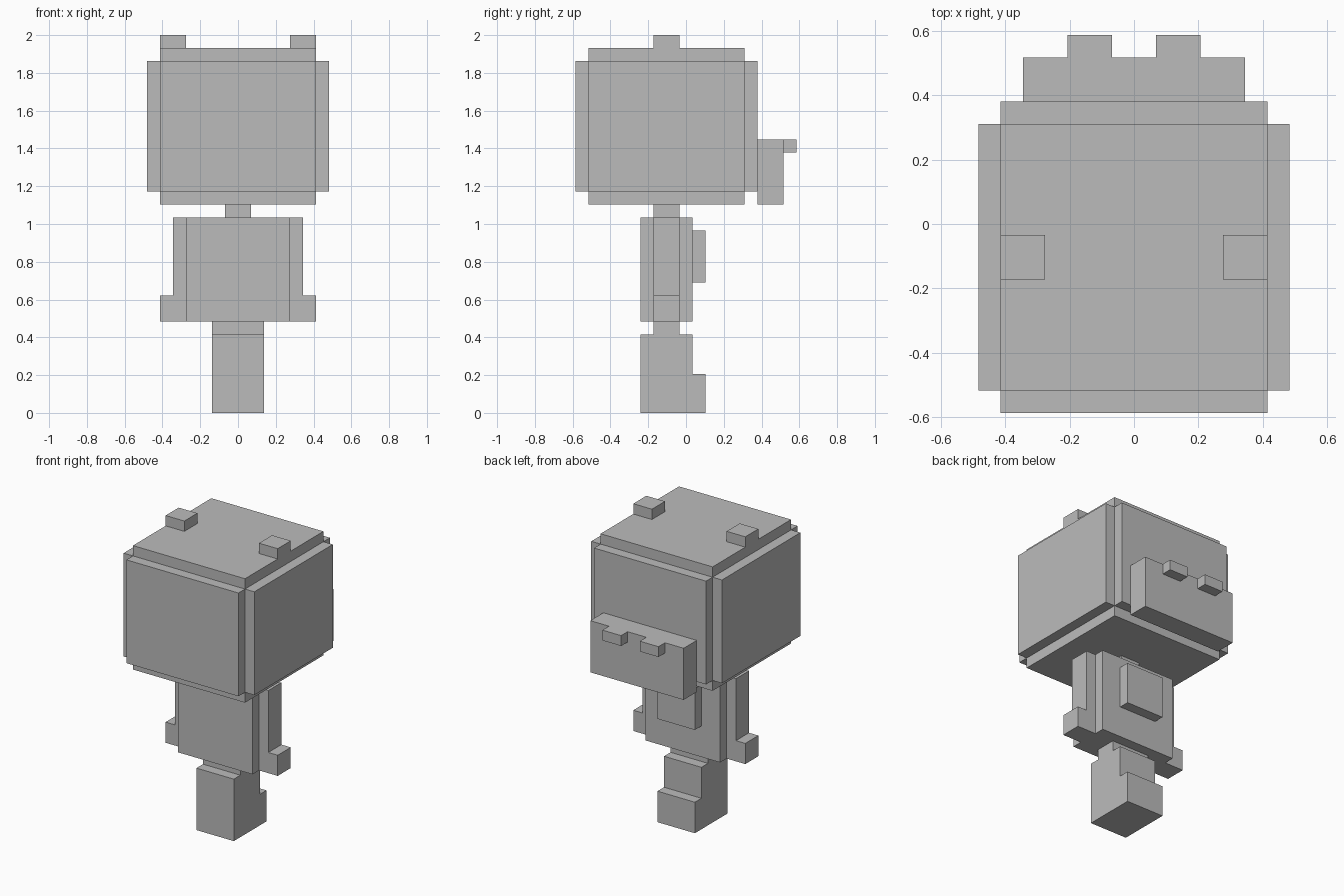
import bpy, bmesh
from mathutils import Vector

if "Cube" in bpy.data.objects:
    bpy.data.objects.remove(bpy.data.objects["Cube"])

U = 2 / 29  # block size: the figure is 29 blocks tall

grey = bpy.data.materials.new("plain grey")
grey.diffuse_color = (0.5, 0.5, 0.5, 1)
grey.use_nodes = True
grey.node_tree.nodes["Principled BSDF"].inputs["Base Color"].default_value = grey.diffuse_color


def finish(name, bm):
    """Scale from blocks to units and make the object."""
    bmesh.ops.scale(bm, vec=(U, U, U), verts=bm.verts)
    mesh = bpy.data.meshes.new(name)
    bm.to_mesh(mesh)
    bm.free()
    mesh.materials.append(grey)
    obj = bpy.data.objects.new(name, mesh)
    bpy.context.collection.objects.link(obj)
    return obj


def box_bm(x, y, z):
    bm = bmesh.new()
    bmesh.ops.create_cube(bm, size=1)
    for v in bm.verts:
        v.co = [r[0] if c < 0 else r[1] for c, r in zip(v.co, (x, y, z))]
    return bm


def box(name, x, y, z):
    return finish(name, box_bm(x, y, z))


def prism(name, points, offset):
    """Extrude a closed profile along an offset."""
    bm = bmesh.new()
    face = bm.faces.new([bm.verts.new(p) for p in points])
    out = bmesh.ops.extrude_face_region(bm, geom=[face], use_keep_orig=True)
    verts = [g for g in out["geom"] if isinstance(g, bmesh.types.BMVert)]
    bmesh.ops.translate(bm, vec=Vector(offset), verts=verts)
    bmesh.ops.recalc_face_normals(bm, faces=bm.faces)
    return finish(name, bm)


# Head: a core box with every side pushed out by one block
bm = box_bm((-6, 6), (-7.5, 4.5), (17, 27))
for f in bmesh.ops.extrude_discrete_faces(bm, faces=bm.faces[:])["faces"]:
    f.normal_update()
    bmesh.ops.translate(bm, vec=f.normal.copy(), verts=f.verts[:])
finish("head", bm)

# Jaw block at the back of the head
box("jaw", (-5, 5), (5.5, 7.5), (16, 21))

# Neck, body and raised body plate
box("neck", (-1, 1), (-2.5, -0.5), (15, 16))
box("body", (-4, 4), (-3.5, 0.5), (7, 15))
box("body_plate", (-2, 2), (0.5, 1.5), (10, 14))

# Paired parts
for side, s in (("left", -1), ("right", 1)):
    box("ear_" + side, sorted((4 * s, 6 * s)), (-2.5, -0.5), (28, 29))
    box("jaw_stud_" + side, sorted((1 * s, 3 * s)), (7.5, 8.5), (20, 21))
    arm = [(4, 7), (6, 7), (6, 9), (5, 9), (5, 15), (4, 15)]
    prism("arm_" + side, [(s * x, -2.5, z) for x, z in arm], (0, 2, 0))

# Hip and single leg with a stepped foot
box("hip", (-2, 2), (-2.5, -0.5), (6, 7))
leg = [(-3.5, 0), (1.5, 0), (1.5, 3), (0.5, 3), (0.5, 6), (-3.5, 6)]
prism("leg", [(-2, y, z) for y, z in leg], (4, 0, 0))
